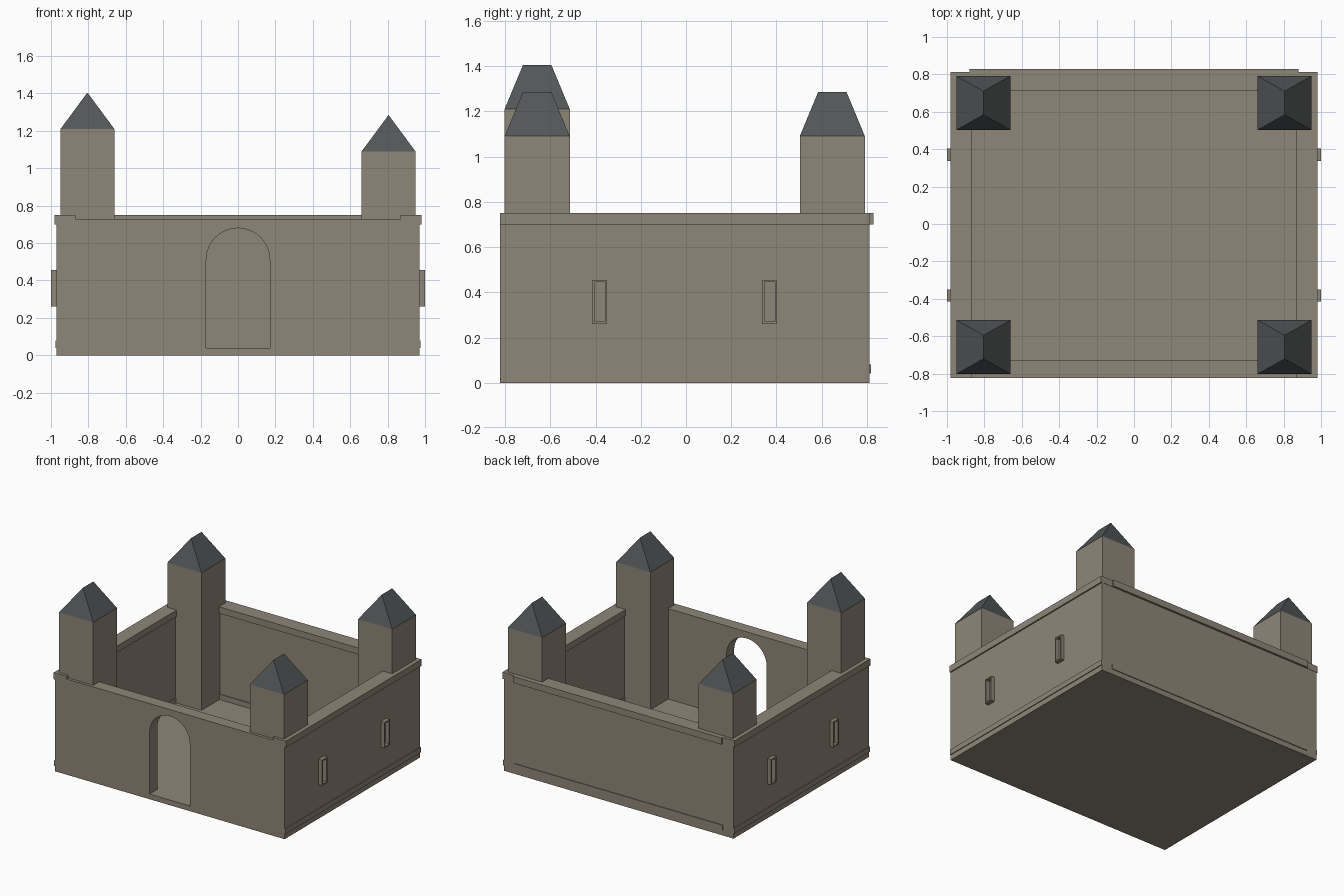
import bpy, bmesh, math

if "Cube" in bpy.data.objects:
    bpy.data.objects.remove(bpy.data.objects["Cube"])


def material(name, rgb):
    m = bpy.data.materials.new(name)
    m.diffuse_color = (*rgb, 1)
    m.use_nodes = True
    m.node_tree.nodes["Principled BSDF"].inputs["Base Color"].default_value = m.diffuse_color
    return m


STONE = material("warm stone", (0.275, 0.24, 0.187))
SLATE = material("dark slate", (0.085, 0.095, 0.097))


def finish(name, bm, mat):
    bmesh.ops.recalc_face_normals(bm, faces=bm.faces[:])
    mesh = bpy.data.meshes.new(name)
    bm.to_mesh(mesh)
    bm.free()
    mesh.materials.append(mat)
    ob = bpy.data.objects.new(name, mesh)
    bpy.context.collection.objects.link(ob)
    return ob


def box(name, x, y, z, mat=STONE):
    bm = bmesh.new()
    bmesh.ops.create_cube(bm, size=1)
    for v in bm.verts:
        v.co = [a + (b - a) * (c + 0.5) for (a, b), c in zip((x, y, z), v.co)]
    return finish(name, bm, mat)


def prism(name, outline, to3d, shift, mat=STONE):
    """Extrude a closed outline along the shift vector."""
    bm = bmesh.new()
    f = bm.faces.new([bm.verts.new(to3d(*p)) for p in outline])
    r = bmesh.ops.extrude_face_region(bm, geom=[f])
    verts = [g for g in r["geom"] if isinstance(g, bmesh.types.BMVert)]
    bmesh.ops.translate(bm, vec=shift, verts=verts)
    return finish(name, bm, mat)


FRONT, BACK = -0.823, 0.812

# floor slab
box("floor", (-0.97, 0.97), (FRONT, BACK), (0, 0.04))

# front wall with an open arched gateway
arch = [(0.17 * math.cos(t), 0.51 + 0.17 * math.sin(t))
        for t in (math.pi * i / 20 for i in range(21))]
outline = [(-0.97, 0.04), (-0.17, 0.04), *reversed(arch), (0.17, 0.04),
           (0.97, 0.04), (0.97, 0.73), (-0.97, 0.73)]
prism("front_wall", outline, lambda x, z: (x, FRONT, z), (0, 0.093, 0))

# back wall with coping and plinth
box("back_wall", (-0.97, 0.97), (0.727, BACK), (0.04, 0.72))
box("back_coping", (-0.88, 0.88), (0.715, 0.828), (0.70, 0.75))
box("back_plinth", (-0.88, 0.88), (0.72, 0.818), (0.04, 0.08))

# side walls, copings, plinths and window frames
for s, side in ((-1, "left"), (1, "right")):
    def span(a, b):
        return tuple(sorted((s * a, s * b)))
    box(side + "_wall", span(0.88, 0.97), (FRONT, BACK), (0.04, 0.72))
    box(side + "_coping", span(0.87, 0.98), (FRONT, 0.814), (0.70, 0.75))
    box(side + "_plinth", span(0.875, 0.976), (FRONT, BACK), (0.04, 0.08))
    for y in (-0.382, 0.37):
        n = side + ("_front" if y < 0 else "_back") + "_window_"
        for e in (-1, 1):
            y0, y1 = sorted((y + e * 0.0235, y + e * 0.033))
            box(n + "jamb", span(0.965, 1.0), (y0, y1), (0.26, 0.455))
        for z in (0.26, 0.445):
            box(n + "lintel", span(0.965, 1.0), (y - 0.0235, y + 0.0235), (z, z + 0.01))

# corner towers with short-ridged hip roofs; the front left one is taller
for sx in (-1, 1):
    for cy in (-0.658, 0.647):
        tag = ("front" if cy < 0 else "back") + ("_left" if sx < 0 else "_right")
        top = 1.21 if tag == "front_left" else 1.09
        cx, h = sx * 0.805, 0.144
        box(tag + "_tower", (cx - h, cx + h), (cy - h, cy + h), (0.04, top))
        bm = bmesh.new()
        base = [bm.verts.new((cx + a * h, cy + b * h, top))
                for a, b in ((-1, -1), (1, -1), (1, 1), (-1, 1))]
        r0, r1 = [bm.verts.new((cx, cy + d, top + 0.195)) for d in (-0.063, 0.063)]
        a, b, c, d = base
        for f in (base, (a, b, r0), (b, c, r1, r0), (c, d, r1), (d, a, r0, r1)):
            bm.faces.new(f)
        finish(tag + "_roof", bm, SLATE)
